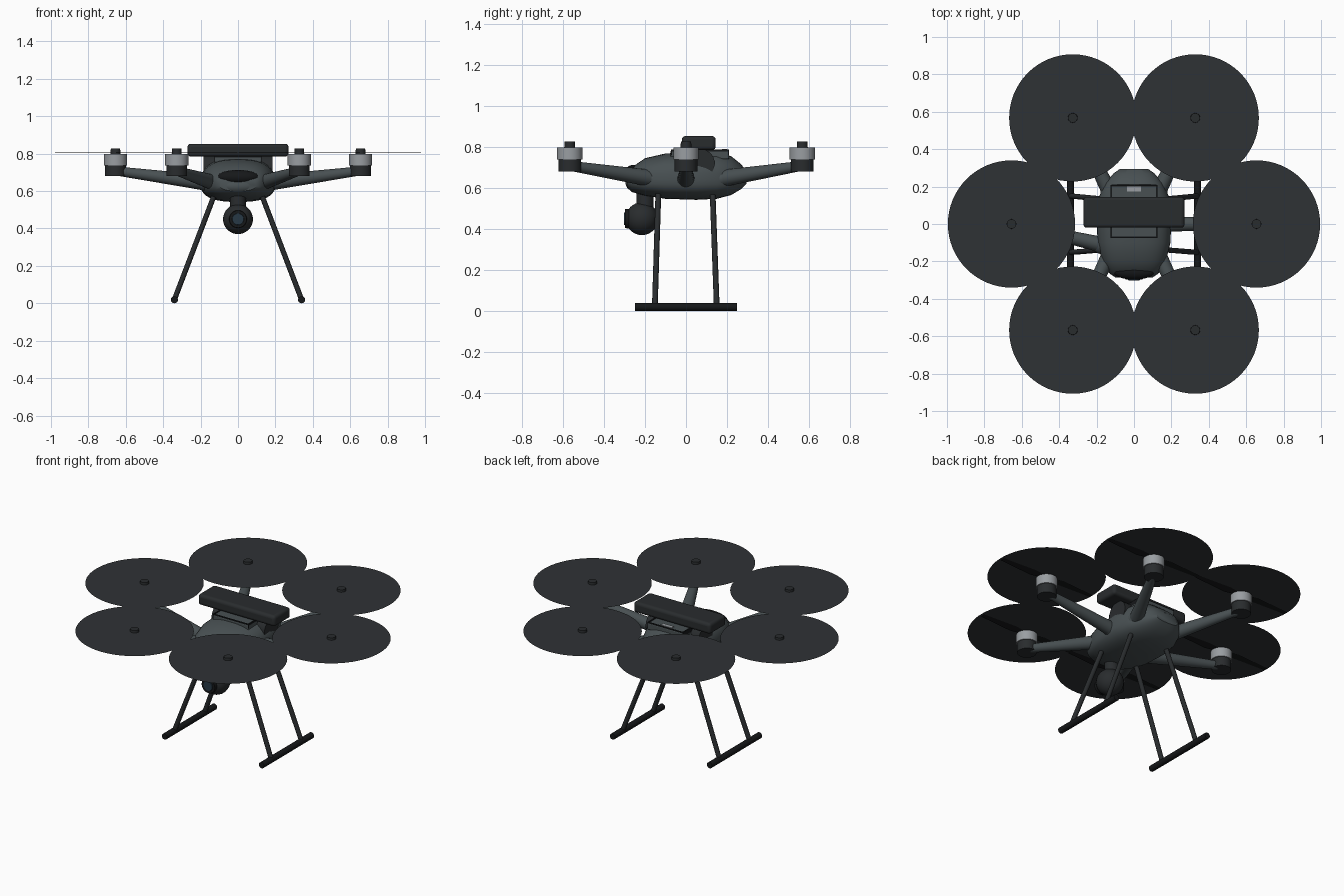
import bpy, bmesh, math
from mathutils import Vector

if "Cube" in bpy.data.objects:
    bpy.data.objects.remove(bpy.data.objects["Cube"])


def material(name, r, g, b):
    m = bpy.data.materials.new(name)
    m.diffuse_color = (r, g, b, 1)
    m.use_nodes = True
    m.node_tree.nodes["Principled BSDF"].inputs["Base Color"].default_value = m.diffuse_color
    return m


SHELL = material("shell_grey", 0.065, 0.08, 0.085)
DARK = material("dark_plastic", 0.022, 0.025, 0.027)
DISC = material("rotor_blur", 0.028, 0.032, 0.036)
BLACK = material("black", 0.008, 0.009, 0.010)
METAL = material("light_metal", 0.32, 0.34, 0.36)
GLASS = material("lens_glass", 0.02, 0.04, 0.06)


def finish(ob, name, mat, angle=35):
    ob.name = name
    ob.data.materials.append(mat)
    bpy.ops.object.select_all(action='DESELECT')
    ob.select_set(True)
    bpy.context.view_layer.objects.active = ob
    bpy.ops.object.shade_smooth_by_angle(angle=math.radians(angle))
    return ob


def rod(name, a, b, r1, r2, mat, sides=24):
    a, b = Vector(a), Vector(b)
    bpy.ops.mesh.primitive_cone_add(vertices=sides, radius1=r1, radius2=r2,
                                    depth=(b - a).length, location=(a + b) / 2)
    ob = bpy.context.object
    ob.rotation_euler = (b - a).to_track_quat('Z', 'Y').to_euler()
    return finish(ob, name, mat)


def ball(name, loc, size, mat):
    bpy.ops.mesh.primitive_uv_sphere_add(segments=32, ring_count=16, radius=1, location=loc)
    ob = bpy.context.object
    ob.scale = size
    return finish(ob, name, mat)


def box(name, lo, hi, mat, bevel=0.0):
    lo, hi = Vector(lo), Vector(hi)
    bpy.ops.mesh.primitive_cube_add(size=1, location=(lo + hi) / 2)
    ob = bpy.context.object
    ob.scale = hi - lo
    bpy.ops.object.transform_apply(location=False, rotation=False, scale=True)
    if bevel:
        mod = ob.modifiers.new("rounding", 'BEVEL')
        mod.width, mod.segments = bevel, 4
    return finish(ob, name, mat)


def mesh_object(bm, name, mat, angle=35):
    me = bpy.data.meshes.new(name)
    bm.to_mesh(me)
    bm.free()
    ob = bpy.data.objects.new(name, me)
    bpy.context.collection.objects.link(ob)
    return finish(ob, name, mat, angle)


def loft(name, sections, mid, power, mat, n=40):
    # sections: y, half width, bottom z, top z
    bm = bmesh.new()
    rings = []
    for y, w, zb, zt in sections:
        ring = []
        for i in range(n):
            t = 2 * math.pi * i / n
            c, s = math.cos(t), math.sin(t)
            x = w * math.copysign(abs(c) ** (2 / power), c)
            h = (zt - mid) if s > 0 else (mid - zb)
            ring.append(bm.verts.new((x, y, mid + h * math.copysign(abs(s) ** (2 / power), s))))
        rings.append(ring)
    for p, q in zip(rings, rings[1:]):
        for i in range(n):
            bm.faces.new((p[i], p[(i + 1) % n], q[(i + 1) % n], q[i]))
    bm.faces.new(rings[0])
    bm.faces.new(rings[-1])
    bmesh.ops.recalc_face_normals(bm, faces=bm.faces)
    return mesh_object(bm, name, mat)


# fuselage
loft("fuselage", [(-0.285, 0.10, 0.60, 0.665), (-0.265, 0.13, 0.58, 0.70),
                  (-0.20, 0.17, 0.562, 0.745), (-0.10, 0.195, 0.547, 0.768),
                  (0.05, 0.20, 0.542, 0.776), (0.15, 0.185, 0.547, 0.774),
                  (0.22, 0.155, 0.565, 0.755), (0.27, 0.11, 0.595, 0.715),
                  (0.295, 0.075, 0.62, 0.68)], 0.64, 2.6, SHELL)
# nose visor and muzzle
ball("nose_visor", (0, -0.255, 0.675), (0.112, 0.042, 0.038), BLACK)
ball("nose_muzzle", (0, -0.25, 0.625), (0.10, 0.045, 0.042), SHELL)

# top deck panels
box("top_hatch", (-0.125, -0.075, 0.74), (0.125, 0.21, 0.783), SHELL, 0.006)
for y in (-0.07, 0.205):
    box("hatch_cross_trim", (-0.125, y - 0.004, 0.76), (0.125, y + 0.004, 0.787), BLACK)
for x in (-0.121, 0.121):
    box("hatch_side_trim", (x - 0.004, -0.07, 0.76), (x + 0.004, 0.205, 0.787), BLACK)
box("status_panel", (-0.037, 0.175, 0.77), (0.037, 0.20, 0.79), METAL)

# battery pack and the drum that carries it
box("battery_pack", (-0.27, -0.02, 0.785), (0.27, 0.145, 0.853), DARK, 0.018)
rod("battery_drum", (-0.185, 0.07, 0.72), (0.185, 0.07, 0.72), 0.07, 0.07, DARK, 32)

# arms, motors and rotors
ROOTS = [(0.17, 0.0), (0.13, 0.17), (-0.13, 0.17), (-0.175, -0.11), (-0.13, -0.16), (0.13, -0.16)]
for k, (bx, by) in enumerate(ROOTS):
    a = k * math.pi / 3
    x, y = 0.655 * math.cos(a), 0.655 * math.sin(a)
    rod("arm", (bx, by, 0.645), (x, y, 0.708), 0.042, 0.024, SHELL)
    ball("arm_root", (bx, by, 0.645), (0.05, 0.05, 0.045), SHELL)
    rod("motor_base", (x, y, 0.68), (x, y, 0.74), 0.056, 0.056, DARK, 32)
    rod("motor_bell", (x, y, 0.738), (x, y, 0.797), 0.062, 0.062, METAL, 32)
    rod("rotor_hub", (x, y, 0.795), (x, y, 0.827), 0.027, 0.025, DARK, 20)
    # thin tapered two-blade propeller
    bm = bmesh.new()
    outline = [(0.02, -0.015), (0.10, -0.032), (0.33, -0.016), (0.33, 0.012), (0.10, 0.024), (0.02, 0.015)]
    for s in (1, -1):
        vs = [bm.verts.new((x + s * u, y + s * v, 0.807 + 0.05 * v)) for u, v in outline]
        bm.faces.new(vs)
    mesh_object(bm, "propeller_blades", BLACK)
    # spinning blur disc
    bpy.ops.mesh.primitive_circle_add(vertices=64, radius=0.34, fill_type='NGON', location=(x, y, 0.812))
    finish(bpy.context.object, "rotor_disc", DISC)

# landing gear
for s in (-1, 1):
    for y0, y1 in ((-0.135, -0.152), (0.13, 0.15)):
        rod("landing_leg", (s * 0.13, y0, 0.57), (s * 0.34, y1, 0.02), 0.014, 0.014, DARK, 16)
    rod("landing_skid", (s * 0.34, -0.25, 0.019), (s * 0.34, 0.25, 0.019), 0.019, 0.019, BLACK, 16)

# camera gimbal
rod("gimbal_neck", (0, -0.20, 0.50), (0, -0.20, 0.59), 0.042, 0.042, DARK)
ball("camera_ball", (0, -0.215, 0.45), (0.08, 0.08, 0.08), DARK)
rod("lens_barrel", (0, -0.25, 0.45), (0, -0.298, 0.45), 0.05, 0.046, BLACK, 32)
rod("lens_glass", (0, -0.29, 0.45), (0, -0.302, 0.45), 0.034, 0.030, GLASS, 32)
